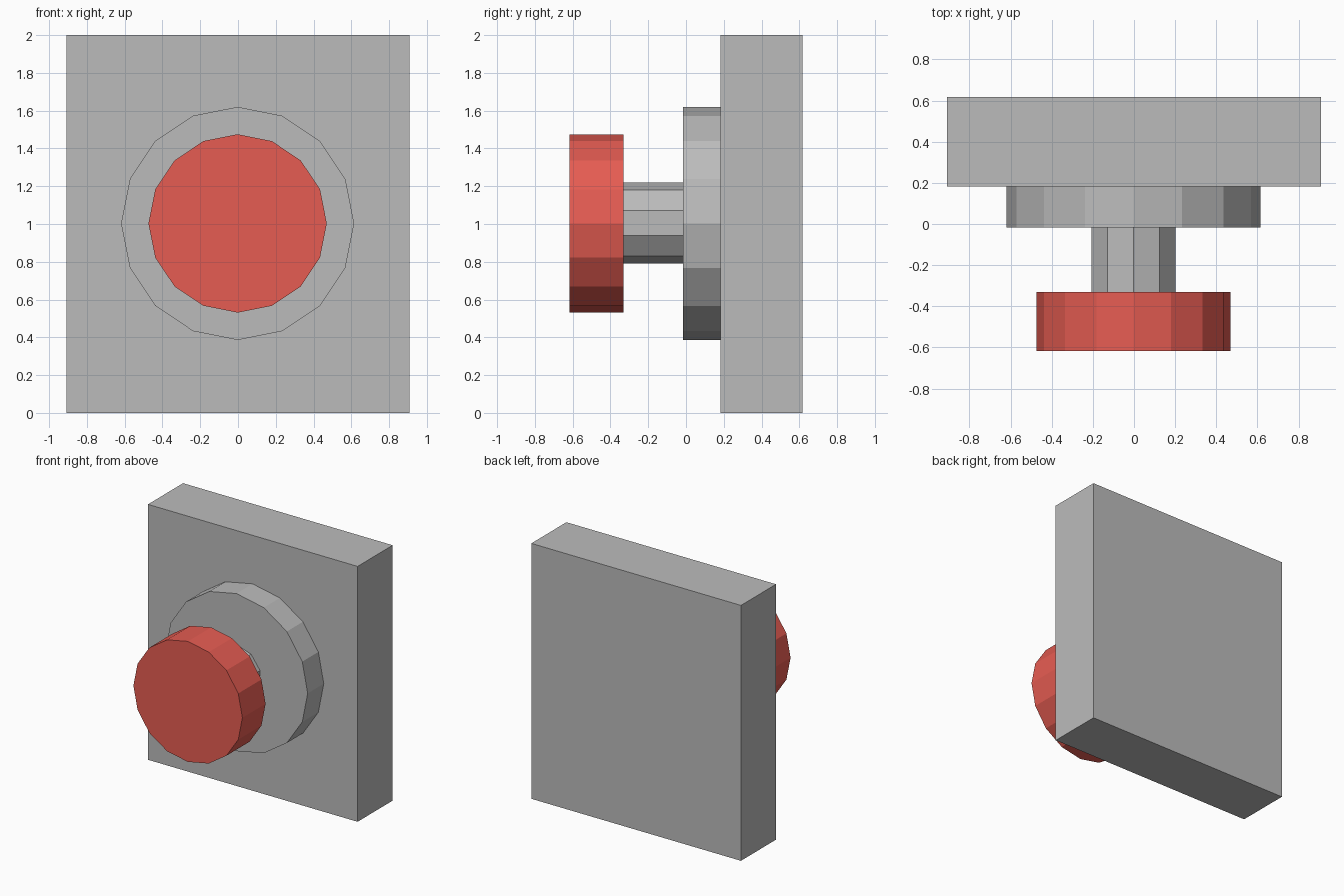
import bpy
from math import pi

cube = bpy.data.objects.get("Cube")
if cube:
    bpy.data.objects.remove(cube, do_unlink=True)


def material(name, colour):
    mat = bpy.data.materials.new(name)
    mat.use_nodes = True
    mat.diffuse_color = colour
    mat.node_tree.nodes["Principled BSDF"].inputs["Base Color"].default_value = colour
    return mat


grey = material("grey metal", (0.5, 0.5, 0.5, 1))
red = material("red plastic", (0.79, 0.108, 0.085, 1))


def disc(name, sides, radius, front, back, mat, z=1.003):
    """Flat-sided cylinder along y with a corner pointing straight up."""
    bpy.ops.mesh.primitive_cylinder_add(
        vertices=sides, radius=radius, depth=back - front,
        location=(-0.002, (front + back) / 2, z), rotation=(pi / 2, 0, 0))
    obj = bpy.context.object
    # an even number of sides keeps a corner at the top after the tilt
    obj.name = name
    obj.data.materials.append(mat)
    return obj


# Wall plate
bpy.ops.mesh.primitive_cube_add(size=1, location=(0, 0.4, 1))
plate = bpy.context.object
plate.name = "back_plate"
plate.scale = (1.816, 0.434, 2)
plate.data.materials.append(grey)

# Collar, stem and push button
disc("collar", 16, 0.617, -0.016, 0.183, grey)
disc("stem", 10, 0.215, -0.33, -0.016, grey, 1.005)
disc("push_button", 16, 0.472, -0.617, -0.33, red)
